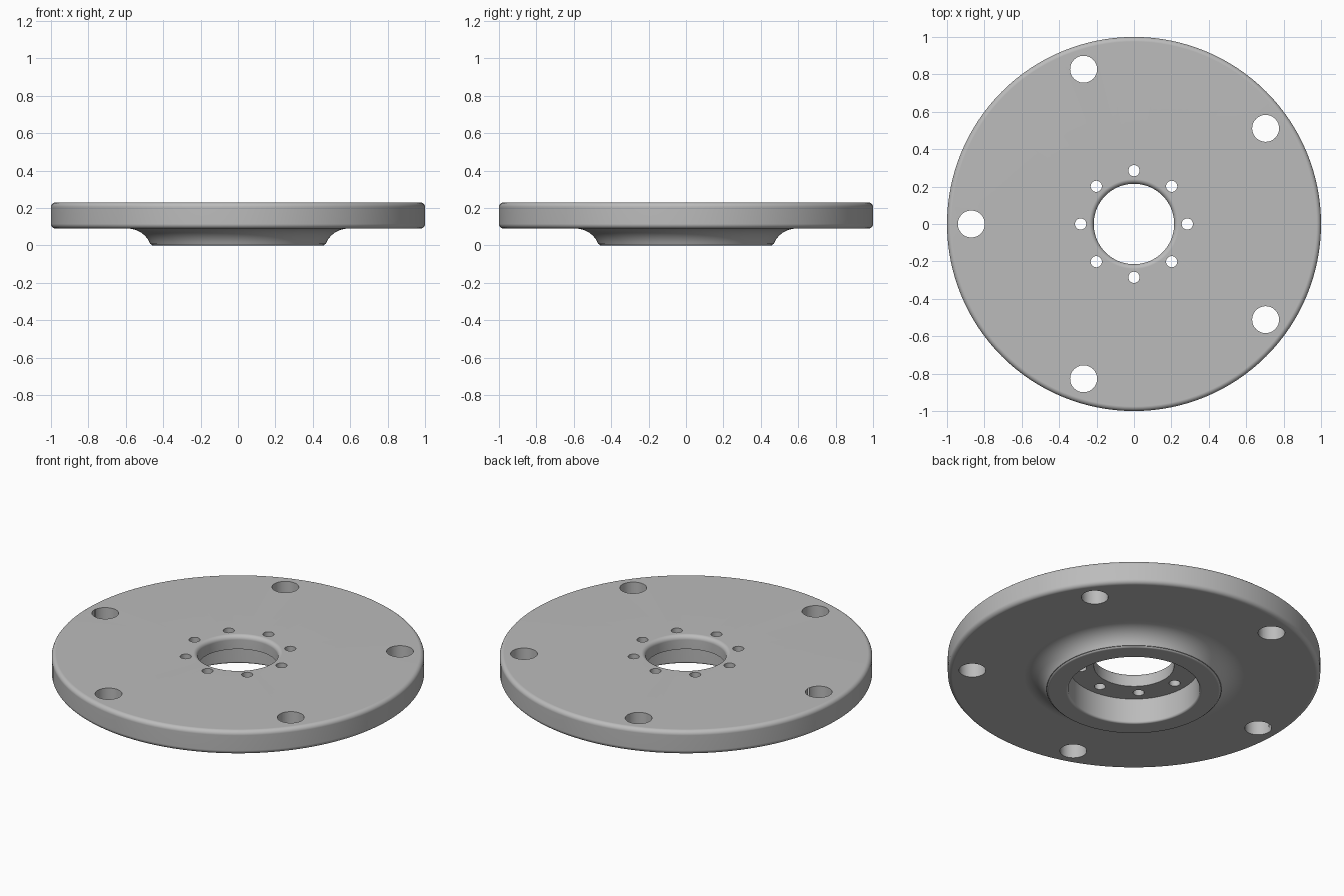
import bpy, bmesh
from math import sin, cos, pi, radians

cube = bpy.data.objects.get("Cube")
if cube:
    bpy.data.objects.remove(cube, do_unlink=True)

SEGMENTS = 128
TOP, UNDERSIDE, FLOOR = 0.23, 0.09, 0.15

steel = bpy.data.materials.new("grey steel")
steel.use_nodes = True
steel.diffuse_color = (0.5, 0.5, 0.5, 1)
steel.node_tree.nodes["Principled BSDF"].inputs["Base Color"].default_value = (0.5, 0.5, 0.5, 1)


def arc(r, z, radius, start, end, steps=6):
    """Points of a fillet around (r, z), angles in degrees."""
    angles = [radians(start + (end - start) * i / steps) for i in range(steps + 1)]
    return [(r + radius * cos(a), z + radius * sin(a)) for a in angles]


def make_object(name, bm):
    mesh = bpy.data.meshes.new(name)
    bm.to_mesh(mesh)
    bm.free()
    mesh.materials.append(steel)
    obj = bpy.data.objects.new(name, mesh)
    bpy.context.collection.objects.link(obj)
    return obj


def lathe(name, profile):
    """Revolve a closed (radius, height) outline around the z axis."""
    bm = bmesh.new()
    rings = []
    for i in range(SEGMENTS):
        a = 2 * pi * i / SEGMENTS
        rings.append([bm.verts.new((r * cos(a), r * sin(a), z)) for r, z in profile])
    for i, ring in enumerate(rings):
        following = rings[(i + 1) % SEGMENTS]
        for j in range(len(profile)):
            k = (j + 1) % len(profile)
            bm.faces.new((ring[j], following[j], following[k], ring[k]))
    bmesh.ops.recalc_face_normals(bm, faces=bm.faces)
    return make_object(name, bm)


def hole_cutter(name, count, circle, radius, start, sides):
    """A ring of upright cylinders."""
    bm = bmesh.new()
    for i in range(count):
        a = start + 2 * pi * i / count
        made = bmesh.ops.create_cone(bm, cap_ends=True, segments=sides, radius1=radius,
                                     radius2=radius, depth=1)
        bmesh.ops.translate(bm, verts=made["verts"], vec=(circle * cos(a), circle * sin(a), 0))
    obj = make_object(name, bm)
    obj.hide_render = True
    return obj


# Outline: bore, rounded plate rim, flared boss and counterbore
bore, wall, edge, lip = 0.215, 0.352, 0.025, 0.012
profile = [(bore, FLOOR)]
profile += arc(bore + edge, TOP - edge, edge, 180, 90)
profile += arc(1 - edge, TOP - edge, edge, 90, 0)
profile += arc(1 - edge, UNDERSIDE + edge, edge, 0, -90)
profile += arc(0.59, UNDERSIDE - 0.13, 0.13, 90, 158, 12)
profile += arc(0.455, lip, lip, -20, -90, 4)
profile += arc(wall + lip, lip, lip, 270, 180, 4)
profile += [(wall, FLOOR)]
flange = lathe("flange_plate", profile)

# Outer bolt holes and inner screw holes
cutters = [hole_cutter("bolt_hole_cutter", 5, 0.87, 0.072, pi, 48),
           hole_cutter("screw_hole_cutter", 8, 0.285, 0.03, 0, 32)]
bpy.ops.object.select_all(action="DESELECT")
flange.select_set(True)
bpy.context.view_layer.objects.active = flange
for cutter in cutters:
    cut = flange.modifiers.new(cutter.name, "BOOLEAN")
    cut.operation, cut.solver, cut.object = "DIFFERENCE", "EXACT", cutter
    bpy.ops.object.modifier_apply(modifier=cut.name)
    bpy.data.objects.remove(cutter, do_unlink=True)

# Smooth fillets, crisp flat faces
bpy.ops.object.shade_smooth_by_angle(angle=radians(35))
flat = flange.modifiers.new("flat_face_normals", "WEIGHTED_NORMAL")
flat.keep_sharp = True
